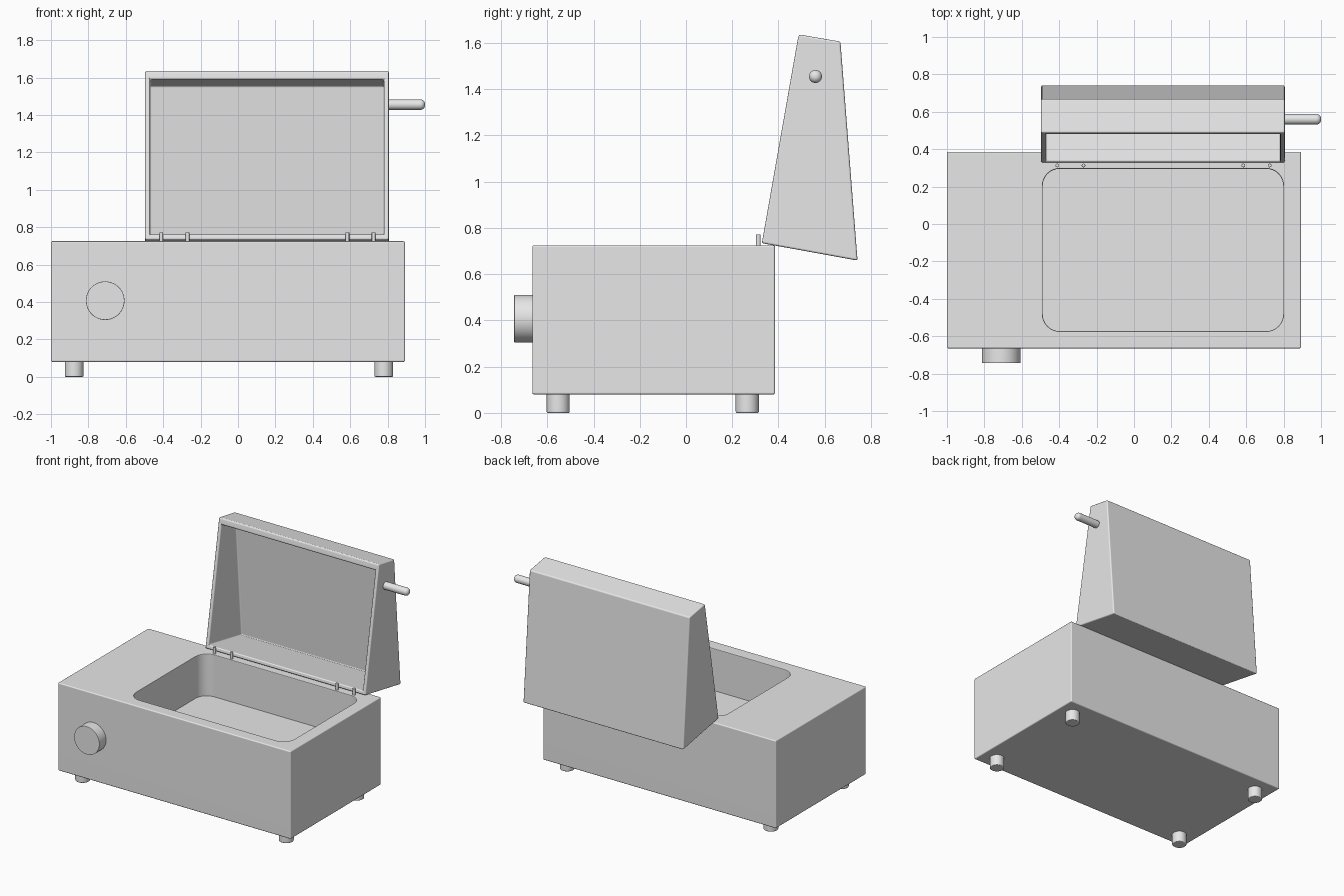
import bpy, bmesh, math
from mathutils import Vector

if "Cube" in bpy.data.objects:
    bpy.data.objects.remove(bpy.data.objects["Cube"], do_unlink=True)

grey = bpy.data.materials.new("light_grey")
grey.use_nodes = True
grey.diffuse_color = (0.8, 0.8, 0.8, 1)
grey.node_tree.nodes["Principled BSDF"].inputs["Base Color"].default_value = (0.8, 0.8, 0.8, 1)


def loft(name, rings):
    """Solid skinned through equal-length rings, capped at both ends."""
    bm = bmesh.new()
    loops = [[bm.verts.new(p) for p in ring] for ring in rings]
    n = len(loops[0])
    for a, b in zip(loops, loops[1:]):
        for i in range(n):
            j = (i + 1) % n
            bm.faces.new((a[i], a[j], b[j], b[i]))
    bm.faces.new(loops[0])
    bm.faces.new(loops[-1])
    bmesh.ops.recalc_face_normals(bm, faces=bm.faces)
    mesh = bpy.data.meshes.new(name)
    bm.to_mesh(mesh)
    bm.free()
    obj = bpy.data.objects.new(name, mesh)
    bpy.context.collection.objects.link(obj)
    obj.data.materials.append(grey)
    return obj


def rounded_rect(x0, x1, y0, y1, r, z, steps=8):
    """Rectangle ring with rounded corners at height z."""
    ring = []
    corners = ((x1 - r, y1 - r), (x0 + r, y1 - r), (x0 + r, y0 + r), (x1 - r, y0 + r))
    for k, (cx, cy) in enumerate(corners):
        for s in range(steps + 1):
            a = math.pi / 2 * (k + s / steps)
            ring.append((cx + r * math.cos(a), cy + r * math.sin(a), z))
    return ring


def rect(x0, x1, y0, y1, z):
    return [(x0, y0, z), (x1, y0, z), (x1, y1, z), (x0, y1, z)]


def bevel(obj, width, segments=4):
    mod = obj.modifiers.new("Bevel", "BEVEL")
    mod.width = width
    mod.segments = segments
    mod.limit_method = "ANGLE"


def finish(obj):
    """Apply modifiers, then shade smooth with crisp edges and flat large faces."""
    bpy.ops.object.select_all(action="DESELECT")
    obj.select_set(True)
    bpy.context.view_layer.objects.active = obj
    bpy.ops.object.convert(target="MESH")
    bpy.ops.object.shade_smooth_by_angle(angle=math.radians(32))
    mod = obj.modifiers.new("Weighted Normal", "WEIGHTED_NORMAL")
    mod.keep_sharp = True


def rod(name, start, end, radius, edge, segments=3, sides=32):
    """Cylinder between two points with rounded rims."""
    start, end = Vector(start), Vector(end)
    axis = end - start
    bpy.ops.mesh.primitive_cylinder_add(
        vertices=sides, radius=radius, depth=axis.length, location=(start + end) / 2,
        rotation=axis.to_track_quat("Z", "Y").to_euler())
    obj = bpy.context.object
    obj.name = name
    obj.data.materials.append(grey)
    bevel(obj, edge, segments)
    finish(obj)
    return obj


# Body with a rounded basin cut into its top
TOP = 0.725
body = loft("body", [rect(-1, 0.893, -0.665, 0.385, z) for z in (0.08, TOP)])
bevel(body, 0.008)


def basin_ring(z, grow):
    return rounded_rect(-0.488 - grow, 0.798 + grow, -0.573 - grow, 0.295 + grow, 0.09 + grow, z)


cutter = loft("basin_cutter", [basin_ring(0.415, 0), basin_ring(TOP - 0.008, 0),
                               basin_ring(TOP - 0.003, 0.002), basin_ring(TOP, 0.007),
                               basin_ring(TOP + 0.1, 0.007)])
cutter.hide_render = True
cut = body.modifiers.new("Basin", "BOOLEAN")
cut.operation = "DIFFERENCE"
cut.solver = "EXACT"
cut.object = cutter
finish(body)
bpy.data.objects.remove(cutter, do_unlink=True)


# Open lid: a hollow tapered shell, skinned from outer back round the rim to the inner back
def lid_ring(x0, x1, low, high):
    return [(x0, *low), (x1, *low), (x1, *high), (x0, *high)]


LID_L, LID_R, WALL = -0.497, 0.806, 0.026
lid = loft("lid", [
    lid_ring(LID_L, LID_R, (0.742, 0.659), (0.668, 1.606)),
    lid_ring(LID_L, LID_R, (0.328, 0.734), (0.487, 1.637)),
    lid_ring(LID_L + WALL, LID_R - WALL, (0.333, 0.762), (0.479, 1.59)),
    lid_ring(LID_L + WALL, LID_R - WALL, (0.712, 0.692), (0.645, 1.555)),
])
bevel(lid, 0.009)
finish(lid)

# Side handle with a domed tip
rod("lid_handle", (0.79, 0.56, 1.455), (1.0, 0.56, 1.455), 0.028, 0.025, 6)

# Front control knob
rod("control_knob", (-0.71, -0.655, 0.407), (-0.71, -0.743, 0.407), 0.103, 0.003, 2, 64)

# Hinge pins along the back of the basin
for i, x in enumerate((-0.41, -0.27, 0.585, 0.725)):
    rod(f"hinge_pin_{i + 1}", (x, 0.313, 0.70), (x, 0.313, 0.772), 0.01, 0.002, 2, 16)

# Feet
for side, x in (("right", -0.876), ("left", 0.78)):
    for end, y in (("front", -0.553), ("back", 0.265)):
        rod(f"{end}_{side}_foot", (x, y, 0.09), (x, y, 0), 0.05, 0.006)
